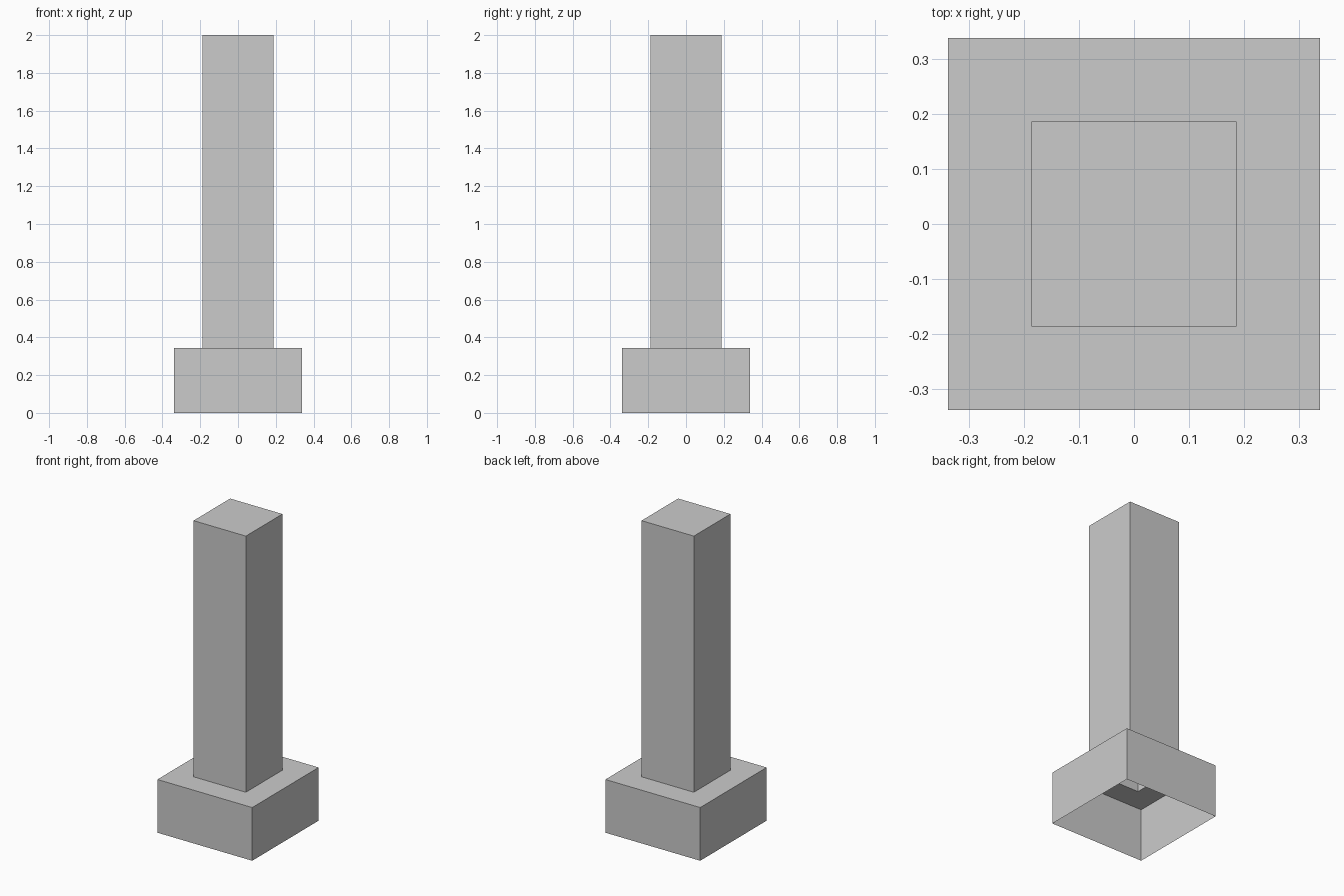
import bpy, bmesh

if "Cube" in bpy.data.objects:
    bpy.data.objects.remove(bpy.data.objects["Cube"])

BASE, COL = 0.339, 0.187      # half widths
STEP, TOP = 0.344, 2.0        # heights


def square_shell(name, rings, cap):
    """Join square rings (half width, z) into a thin shell, open below."""
    bm = bmesh.new()
    loops = [[bm.verts.new((x * h, y * h, z))
              for x, y in ((-1, -1), (1, -1), (1, 1), (-1, 1))]
             for h, z in rings]
    for lo, hi in zip(loops, loops[1:]):
        for i in range(4):
            j = (i + 1) % 4
            bm.faces.new((lo[i], lo[j], hi[j], hi[i]))
    if cap:
        bm.faces.new(loops[-1])
    mesh = bpy.data.meshes.new(name)
    bm.to_mesh(mesh)
    bm.free()
    obj = bpy.data.objects.new(name, mesh)
    bpy.context.collection.objects.link(obj)
    return obj


# Hollow plinth: four walls and a top ledge around the square opening
square_shell("plinth", [(BASE, 0), (BASE, STEP), (COL, STEP)], cap=False)

# Hollow post: open into the plinth, closed on top
square_shell("post", [(COL, STEP), (COL, TOP)], cap=True)
